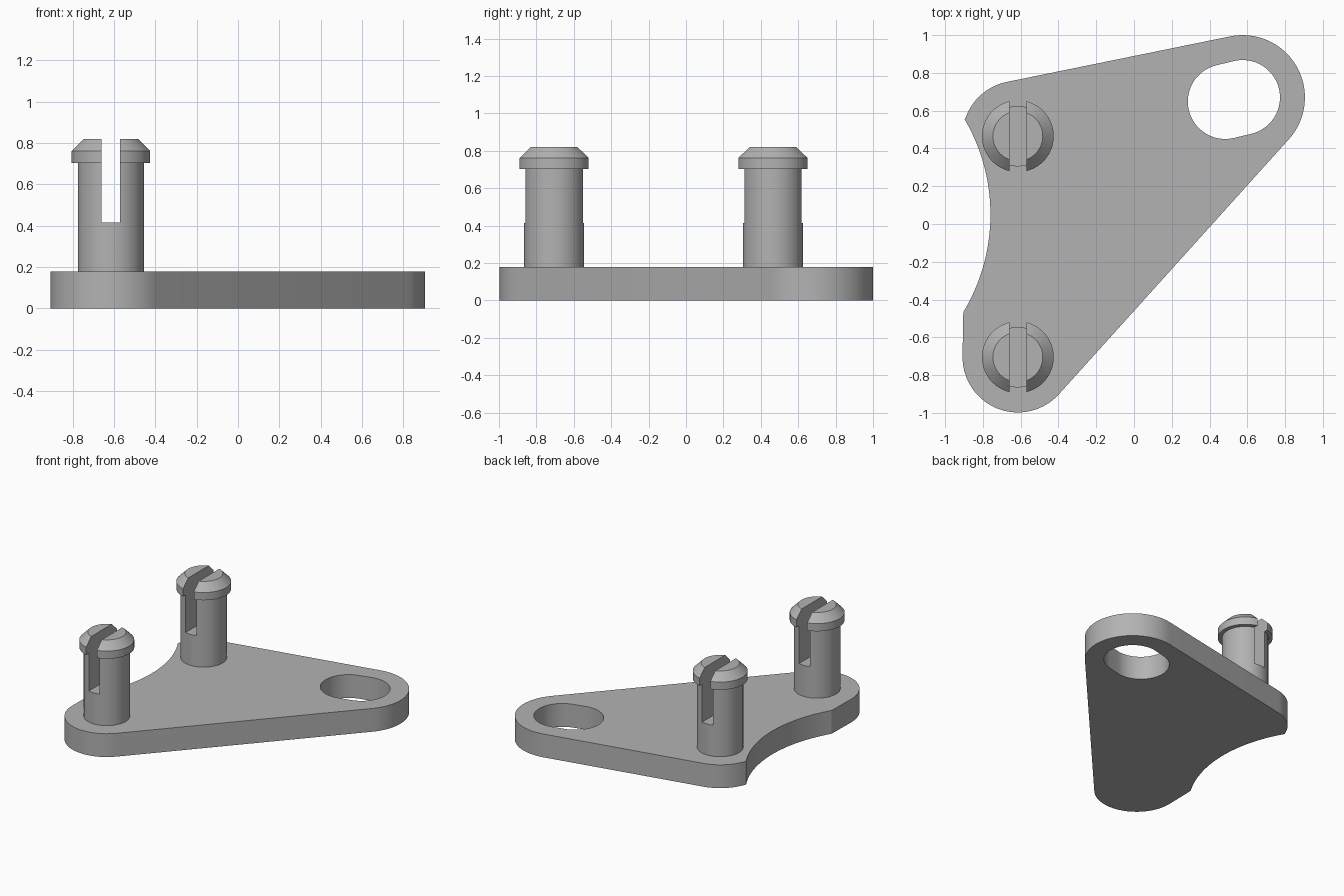
import bpy, bmesh
from math import sin, cos, radians, degrees, atan2, acos, hypot, pi

cube = bpy.data.objects.get("Cube")
if cube:
    bpy.data.objects.remove(cube, do_unlink=True)

grey = bpy.data.materials.new("plain grey")
grey.use_nodes = True
grey.diffuse_color = (0.45, 0.45, 0.45, 1)
grey.node_tree.nodes["Principled BSDF"].inputs["Base Color"].default_value = grey.diffuse_color

THICK = 0.178
CORNER, EYE = 0.293, 0.33
BACK, FRONT, LUG = (-0.615, 0.465), (-0.615, -0.705), (0.575, 0.67)


def arc(centre, radius, start, end, steps=20):
    angles = [radians(start + (end - start) * i / steps) for i in range(steps + 1)]
    return [(centre[0] + radius * cos(a), centre[1] + radius * sin(a)) for a in angles]


def tangent(c, side):
    """Normal angle of the outer tangent from corner c to the lug."""
    dx, dy = LUG[0] - c[0], LUG[1] - c[1]
    return degrees(atan2(dy, dx) + side * acos((CORNER - EYE) / hypot(dx, dy)))


def new_object(name, bm):
    bmesh.ops.recalc_face_normals(bm, faces=bm.faces)
    mesh = bpy.data.meshes.new(name)
    bm.to_mesh(mesh)
    bm.free()
    mesh.materials.append(grey)
    obj = bpy.data.objects.new(name, mesh)
    bpy.context.collection.objects.link(obj)
    return obj


def prism(name, outline, bottom, top):
    bm = bmesh.new()
    face = bm.faces.new([bm.verts.new((x, y, bottom)) for x, y in outline])
    up = bmesh.ops.extrude_face_region(bm, geom=[face])["geom"]
    verts = [v for v in up if isinstance(v, bmesh.types.BMVert)]
    bmesh.ops.translate(bm, verts=verts, vec=(0, 0, top - bottom))
    return new_object(name, bm)


def lathe(name, profile, centre, sides=64):
    bm = bmesh.new()
    rings = [[bm.verts.new((*p, z)) for p in arc(centre, r, 0, 360, sides)[:-1]]
             for r, z in profile]
    for low, high in zip(rings, rings[1:]):
        for i in range(sides):
            j = (i + 1) % sides
            bm.faces.new((low[i], low[j], high[j], high[i]))
    bm.faces.new(rings[0])
    bm.faces.new(rings[-1])
    return new_object(name, bm)


def cut(obj, cutter):
    mod = obj.modifiers.new("cut", "BOOLEAN")
    mod.operation, mod.solver, mod.object = "DIFFERENCE", "EXACT", cutter
    bpy.ops.object.select_all(action="DESELECT")
    bpy.context.view_layer.objects.active = obj
    obj.select_set(True)
    bpy.ops.object.modifier_apply(modifier=mod.name)
    bpy.data.objects.remove(cutter, do_unlink=True)
    bpy.ops.object.shade_smooth_by_angle(angle=radians(25))


# Base plate: three rounded corners and a scooped left edge
outline = (arc(FRONT, CORNER, 180, 360 + tangent(FRONT, -1))
           + arc(LUG, EYE, tangent(FRONT, -1), tangent(BACK, 1), 32)
           + arc(BACK, CORNER, tangent(BACK, 1), 160)
           + arc((-1.76, 0.05), 1.0, 30.3, -31.1, 32))
plate = prism("base_plate", outline, 0, THICK)

# Slanted oblong hole through the lug
hole = arc(LUG, 0.198, -76, 104, 32) + arc((0.483, 0.648), 0.198, 104, 284, 32)
cut(plate, prism("hole_cutter", hole, -0.1, THICK + 0.1))

# Split snap pins with chamfered heads
pin_profile = [(0.16, THICK - 0.01), (0.16, 0.703), (0.19, 0.703),
               (0.19, 0.762), (0.132, 0.82)]
for name, (x, y) in (("front_pin", FRONT), ("back_pin", BACK)):
    pin = lathe(name, pin_profile, (x, y))
    slot = [(x + sx * 0.045, y + sy * 0.3) for sx, sy in ((-1, -1), (1, -1), (1, 1), (-1, 1))]
    cut(pin, prism("slot_cutter", slot, 0.415, 1))
